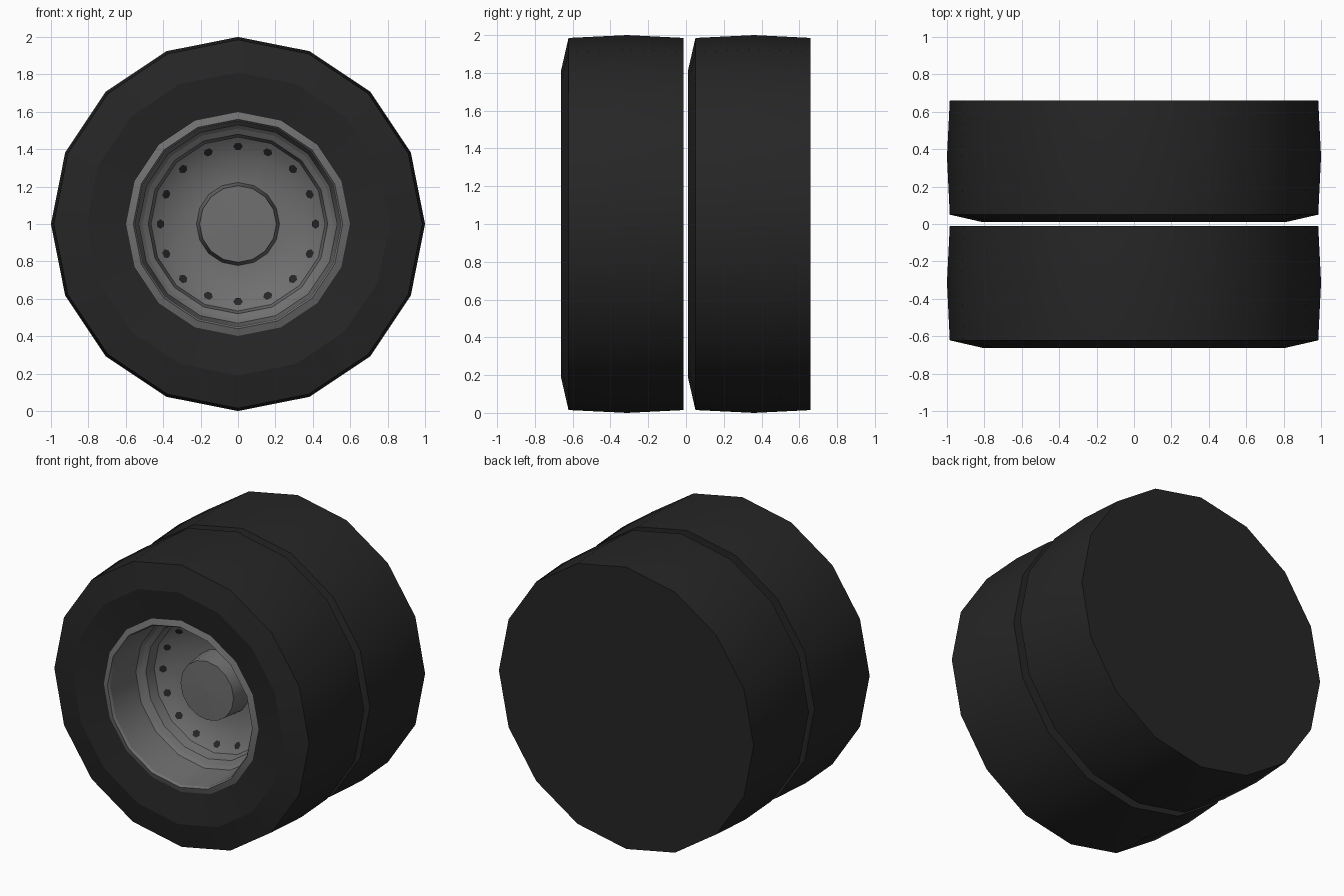
import bpy, bmesh, math
from mathutils import Vector

cube = bpy.data.objects.get("Cube")
if cube:
    bpy.data.objects.remove(cube, do_unlink=True)

SIDES = 16
AXLE_Z = 1.0


def material(name, value):
    mat = bpy.data.materials.new(name)
    mat.use_nodes = True
    colour = (value, value, value, 1)
    mat.diffuse_color = colour
    mat.node_tree.nodes["Principled BSDF"].inputs["Base Color"].default_value = colour
    return mat


rubber = material("black rubber", 0.019)
steel = material("grey steel", 0.16)


def around(radius, y, i, sides=SIDES):
    a = 2 * math.pi * i / sides
    return Vector((radius * math.sin(a), y, radius * math.cos(a)))


def finish(bm, name, mat, y):
    mesh = bpy.data.meshes.new(name)
    bm.to_mesh(mesh)
    bm.free()
    mesh.materials.append(mat)
    obj = bpy.data.objects.new(name, mesh)
    obj.location = (0, y, AXLE_Z)
    bpy.context.collection.objects.link(obj)
    return obj


def lathe(name, profile, mat, y, soft=(), cap=False):
    """Spin (radius, y) points about the axle; rings not in soft stay sharp."""
    bm = bmesh.new()
    rings = [[bm.verts.new(around(r, d, i)) for i in range(SIDES)] for r, d in profile]
    for a, b in zip(rings, rings[1:]):
        for i in range(SIDES):
            j = (i + 1) % SIDES
            bm.faces.new((a[i], a[j], b[j], b[i])).smooth = True
    if cap:
        bm.faces.new(rings[-1])
    bmesh.ops.recalc_face_normals(bm, faces=bm.faces)
    # an open shell is oriented so that its first band faces forwards
    bm.faces.ensure_lookup_table()
    if bm.faces[0].normal.y > 0:
        bmesh.ops.reverse_faces(bm, faces=bm.faces)
    for k, ring in enumerate(rings):
        if k not in soft:
            for i in range(SIDES):
                edge = bm.edges.get((ring[i], ring[(i + 1) % SIDES]))
                edge.smooth = False
    return finish(bm, name, mat, y)


# Depths are measured from the front of each tyre
tyre_profile = [(0.595, 0.035), (0.81, 0), (0.985, 0.04), (1.0, 0.35), (0.985, 0.65)]
rim_profile = [(0.6, 0.035), (0.56, 0.02), (0.55, 0.035), (0.53, 0.29),
               (0.51, 0.31), (0.48, 0.33), (0.465, 0.40),
               (0.37, 0.47), (0.22, 0.48)]
hub_profile = [(0, 0.315), (0.205, 0.32), (0.222, 0.48)]


def bolt_holes(name, y):
    bm = bmesh.new()
    for i in range(SIDES):
        centre = around(0.415, 0.428, i)
        # thin plates lying on the sloping dish
        out = centre.copy()
        out.y = 0
        out.normalize()
        side = out.cross(Vector((0, 1, 0)))
        slope = (out * 0.095 + Vector((0, -0.07, 0))).normalized()
        verts = []
        for k in range(6):
            a = 2 * math.pi * k / 6
            verts.append(bm.verts.new(centre + 0.026 * (math.cos(a) * side + math.sin(a) * slope)))
        face = bm.faces.new(verts)
        face.normal_update()
        if face.normal.y > 0:
            face.normal_flip()
    return finish(bm, name, rubber, y)


for place, y in (("front", -0.662), ("rear", 0.01)):
    lathe(place + "_tyre", tyre_profile, rubber, y, soft=(3,), cap=True)
    lathe(place + "_rim", rim_profile, steel, y, soft=(7,))
    lathe(place + "_hub", hub_profile, steel, y)
    bolt_holes(place + "_bolt_holes", y)
